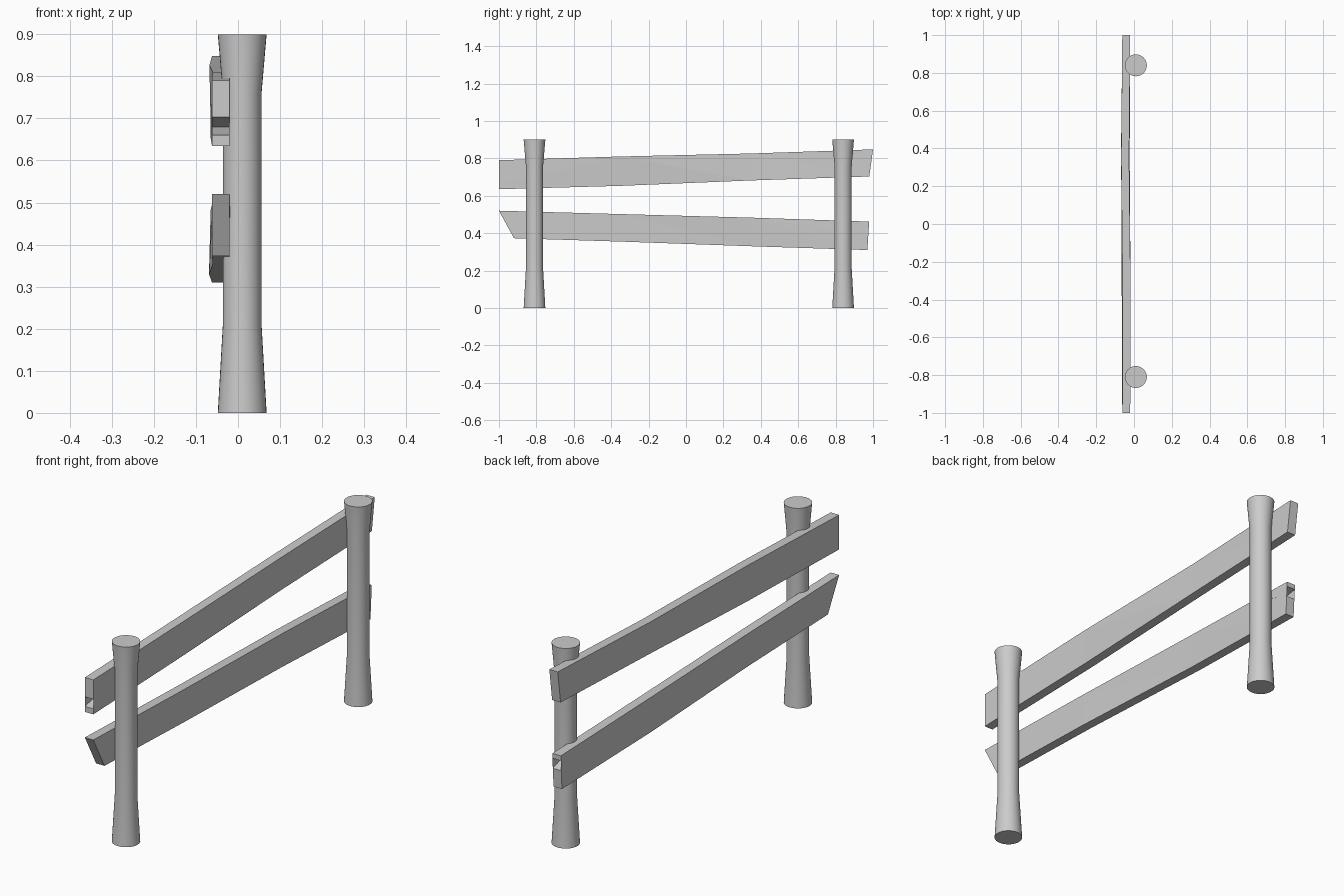
import bpy, bmesh, math

if "Cube" in bpy.data.objects:
    bpy.data.objects.remove(bpy.data.objects["Cube"])


def make_object(name, bm):
    bmesh.ops.recalc_face_normals(bm, faces=bm.faces)
    mesh = bpy.data.meshes.new(name)
    bm.to_mesh(mesh)
    bm.free()
    obj = bpy.data.objects.new(name, mesh)
    bpy.context.collection.objects.link(obj)
    return obj


def post(name, y, sides=32):
    # Round post that flares at both ends
    profile = [(0.058, 0), (0.046, 0.21), (0.046, 0.76), (0.058, 0.9)]
    bm = bmesh.new()
    rings = [[bm.verts.new((0.01 + r * math.cos(2 * math.pi * i / sides),
                            y + r * math.sin(2 * math.pi * i / sides), z))
              for i in range(sides)] for r, z in profile]
    for a, b in zip(rings, rings[1:]):
        for i in range(sides):
            j = (i + 1) % sides
            bm.faces.new((a[i], a[j], b[j], b[i]))
    bm.faces.new(rings[0])
    bm.faces.new(rings[-1])
    obj = make_object(name, bm)
    bpy.ops.object.select_all(action='DESELECT')
    obj.select_set(True)
    bpy.context.view_layer.objects.active = obj
    bpy.ops.object.shade_smooth_by_angle(angle=math.radians(30))


def board(name, outline):
    # Plank outline as (y, z, warp in x), given thickness along x
    bm = bmesh.new()
    back = [bm.verts.new((-0.062 + w, y, z)) for y, z, w in outline]
    front = [bm.verts.new((-0.02 + w, y, z)) for y, z, w in outline]
    bm.faces.new(back)
    bm.faces.new(front)
    n = len(outline)
    for i in range(n):
        j = (i + 1) % n
        bm.faces.new((back[i], back[j], front[j], front[i]))
    bmesh.ops.triangulate(bm, faces=[f for f in bm.faces if len(f.verts) > 4])
    make_object(name, bm)


# Posts
post("near_post", -0.81)
post("far_post", 0.84)

# Upper rail, split at the near end
board("upper_rail", [
    (-1, 0.79, 0), (-0.35, 0.81, 0.002), (0.35, 0.826, -0.006), (1, 0.848, 0),
    (0.98, 0.703, 0), (0.35, 0.682, -0.003), (-0.35, 0.653, -0.003),
    (-1, 0.635, 0), (-1, 0.66, 0), (-0.9, 0.68, 0), (-1, 0.703, 0)])

# Lower rail, slanted near end and split far end
board("lower_rail", [
    (-1, 0.52, 0), (-0.35, 0.502, 0.002), (0.35, 0.483, -0.003),
    (0.978, 0.462, 0), (0.978, 0.44, 0), (0.88, 0.425, 0), (0.975, 0.394, 0),
    (0.97, 0.31, 0), (0.35, 0.33, -0.007), (-0.35, 0.355, 0.002),
    (-0.92, 0.373, 0)])
